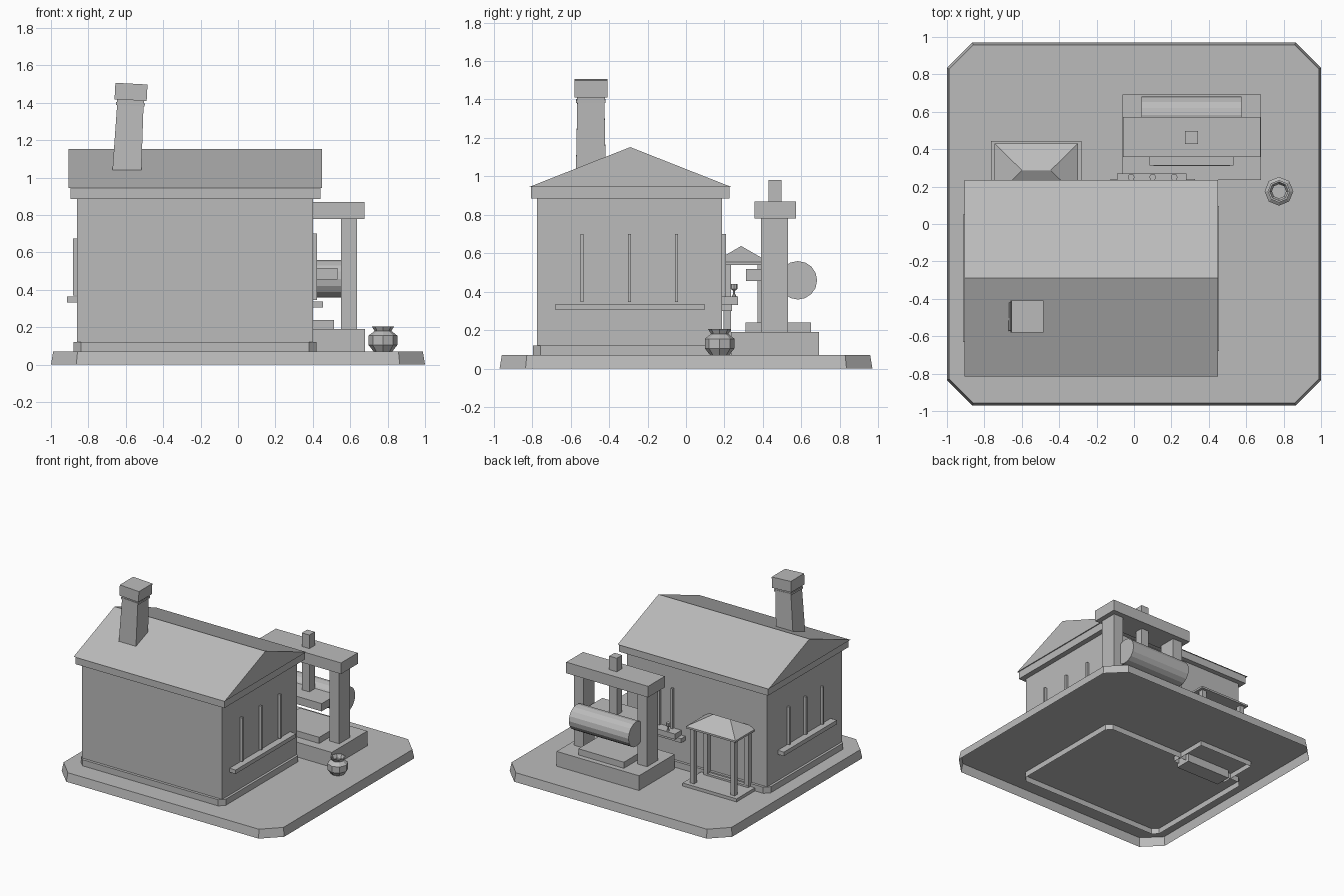
import bpy, bmesh, math
from mathutils import Matrix, Vector

if "Cube" in bpy.data.objects:
    bpy.data.objects.remove(bpy.data.objects["Cube"])

stone = bpy.data.materials.new("plain_grey")
stone.use_nodes = True
grey = (0.5, 0.5, 0.5, 1)
stone.diffuse_color = grey
stone.node_tree.nodes["Principled BSDF"].inputs["Base Color"].default_value = grey


def finish(name, bm):
    bmesh.ops.recalc_face_normals(bm, faces=bm.faces)
    mesh = bpy.data.meshes.new(name)
    bm.to_mesh(mesh)
    bm.free()
    mesh.materials.append(stone)
    ob = bpy.data.objects.new(name, mesh)
    bpy.context.collection.objects.link(ob)
    return ob


def box(name, x, y, z):
    """Box from (min, max) pairs."""
    bm = bmesh.new()
    size = [b - a for a, b in (x, y, z)]
    mid = [(a + b) / 2 for a, b in (x, y, z)]
    bmesh.ops.create_cube(bm, size=1, matrix=Matrix.Translation(mid) @ Matrix.Diagonal((*size, 1)))
    return finish(name, bm)


def loft(name, rings, bottom=True, top=True):
    """Skin a stack of rings with equal point counts."""
    bm = bmesh.new()
    loops = [[bm.verts.new(p) for p in ring] for ring in rings]
    for low, high in zip(loops, loops[1:]):
        n = len(low)
        for i in range(n):
            j = (i + 1) % n
            bm.faces.new((low[i], low[j], high[j], high[i]))
    if bottom:
        bm.faces.new(loops[0][::-1])
    if top:
        bm.faces.new(loops[-1])
    return finish(name, bm)


def rect(x, y, z, cut=0):
    """Rectangle ring, with cut corners if cut is set."""
    (a, b), (c, d) = x, y
    if not cut:
        return [(a, c, z), (b, c, z), (b, d, z), (a, d, z)]
    k = cut
    return [(a + k, c, z), (b - k, c, z), (b, c + k, z), (b, d - k, z),
            (b - k, d, z), (a + k, d, z), (a, d - k, z), (a, c + k, z)]


def turned(name, profile, at, sides=8):
    """Turned vessel from (radius, height) pairs."""
    rings = [[(at[0] + r * math.cos(2 * math.pi * i / sides),
               at[1] + r * math.sin(2 * math.pi * i / sides), at[2] + z)
              for i in range(sides)] for r, z in profile]
    return loft(name, rings)


# ground slab, open underneath
loft("ground_slab", [rect((-1, 1), (-.97, .97), 0, .135),
                     rect((-.988, .988), (-.958, .958), .07, .13)], bottom=False)

# house body with chamfered plinth
loft("house_plinth", [rect((-.88, .42), (-.797, .208), z, .04) for z in (.025, .12)], bottom=False)
box("house_walls", (-.86, .40), (-.775, .187), (.1, .9))
box("eaves_trim", (-.895, .442), (-.807, .226), (.885, .945))

# gable roof
mid_y, half = -.29, .525
loft("gable_roof", [[(x, mid_y - half, .945), (x, mid_y + half, .945), (x, mid_y, 1.152)]
                    for x in (-.907, .45)])

# leaning chimney
def square(h, z):
    return rect((-h, h), (-h, h), z)

lean = Matrix.Translation((-.596, -.495, 1)) @ Matrix.Rotation(math.radians(3), 4, "Y")
for name, rings in (("chimney_shaft", [square(.078, 0), square(.07, .42)]),
                    ("chimney_lower_collar", [square(.077, .385), square(.077, .4)]),
                    ("chimney_upper_collar", [square(.073, .4), square(.073, .42)]),
                    ("chimney_cap", [square(.086, .415), square(.086, .503)])):
    loft(name, rings).data.transform(lean)

# side windows: slats over a sill
box("right_sill", (.39, .455), (-.68, .097), (.305, .337))
box("left_sill", (-.915, -.85), (-.63, .05), (.332, .365))
for i in (-1, 0, 1):
    y = mid_y - .005 + i * .245
    box("right_window_slat", (.395, .422), (y - .008, y + .008), (.345, .7))
    y = mid_y + i * .215
    box("left_window_slat", (-.882, -.855), (y - .008, y + .008), (.37, .675))

# back window with a shelf of cups
box("back_sill", (-.125, .325), (.18, .24), (.30, .335))
box("back_shelf", (-.09, .28), (.18, .27), (.33, .375))
for i in (-1, 0, 1):
    x = .1 + i * .115
    box("back_window_slat", (x - .008, x + .008), (.18, .207), (.375, .7))
    turned("cup", [(.012, 0), (.006, .012), (.006, .03), (.018, .04), (.018, .065)], (x, .25, .375))

# porch with hipped roof
loft("porch_platform", [rect((-.765, -.28), (.13, .443), z) for z in (.03, .095)], bottom=False)
box("porch_step", (-.72, -.33), (.11, .235), (.005, .11))
for x in (-.705, -.34):
    for y in (.215, .39):
        box("porch_post", (x - .019, x + .019), (y - .019, y + .019), (.09, .56))
eave_x, eave_y = (-.745, -.30), (.145, .43)
loft("porch_roof", [rect(eave_x, eave_y, .54), rect(eave_x, eave_y, .555),
                    rect((-.60, -.445), (.286, .288), .637)])

# press frame
press_x = .308
def centred(h):
    return (press_x - h, press_x + h)

box("press_base", centred(.37), (.235, .692), (.07, .19))
box("press_bed", centred(.205), (.31, .65), (.19, .24))
for side in (-1, 1):
    x = press_x + side * .286
    box("press_post", (x - .043, x + .043), (.39, .53), (.18, .8))
box("press_beam", centred(.368), (.357, .572), (.78, .87))
box("press_screw", centred(.034), (.428, .497), (.5, .98))
box("press_plate", centred(.225), (.313, .6), (.455, .518))

# roller behind the press
roller = [[(press_x + x, .582 + .1 * math.cos(a), .459 + .1 * math.sin(a))
           for a in [math.pi * i / 8 for i in range(16)]] for x in (-.268, .268)]
loft("press_roller", roller)

# ground jar with hollow mouth
turned("jar", [(.05, 0), (.077, .035), (.077, .085), (.045, .11), (.06, .135),
               (.05, .135), (.038, .11), (.045, .06)], (.775, .175, .07))
